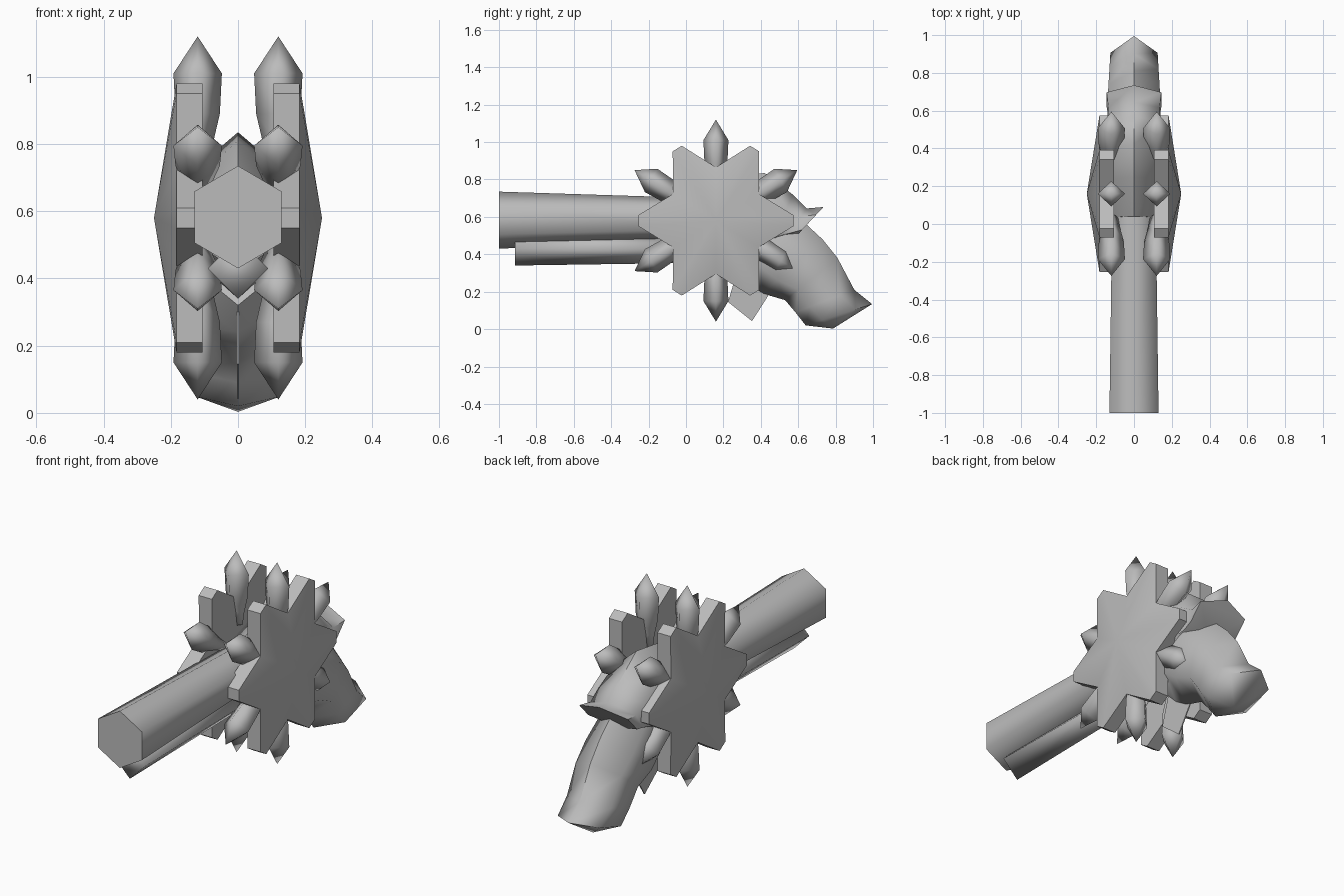
import bpy, bmesh
from math import radians, sin, cos, pi

cube = bpy.data.objects.get("Cube")
if cube:
    bpy.data.objects.remove(cube, do_unlink=True)

# One plain grey metal
metal = bpy.data.materials.new("grey metal")
metal.use_nodes = True
GREY = (0.5, 0.5, 0.5, 1)
metal.diffuse_color = GREY
metal.node_tree.nodes["Principled BSDF"].inputs["Base Color"].default_value = GREY


def finish(name, bm, angle):
    """Turn a bmesh into an object, smooth below the given angle."""
    bmesh.ops.recalc_face_normals(bm, faces=bm.faces)
    mesh = bpy.data.meshes.new(name)
    bm.to_mesh(mesh)
    bm.free()
    mesh.materials.append(metal)
    for p in mesh.polygons:
        p.use_smooth = True
    mesh.set_sharp_from_angle(angle=radians(angle))
    obj = bpy.data.objects.new(name, mesh)
    bpy.context.scene.collection.objects.link(obj)
    return obj


def loft(bm, rings, tip=None):
    """Skin a list of point rings; the far end is capped or drawn to a tip."""
    loops = [[bm.verts.new(p) for p in ring] for ring in rings]
    n = len(loops[0])
    for a, b in zip(loops, loops[1:]):
        for i in range(n):
            j = (i + 1) % n
            bm.faces.new((a[i], a[j], b[j], b[i]))
    bm.faces.new(loops[0])
    if tip:
        apex = bm.verts.new(tip)
        for i in range(n):
            bm.faces.new((loops[-1][i], loops[-1][(i + 1) % n], apex))
    else:
        bm.faces.new(loops[-1])


def hex_ring(top, bottom, w):
    """Hexagon with its top and bottom corners on the centre plane."""
    def at(t):
        return [a + (b - a) * t for a, b in zip(top, bottom)]
    return [(x, *at(t)) for x, t in
            ((0, 0), (w, .25), (w, .75), (0, 1), (-w, .75), (-w, .25))]


def hex_tube(name, sections, tip=None):
    bm = bmesh.new()
    loft(bm, [hex_ring(*s) for s in sections], tip)
    return finish(name, bm, 65)


# Barrel, frame and grip
hex_tube("barrel", [((-1, .735), (-1, .43), .13),
                    ((.1, .70), (.1, .48), .115)])
hex_tube("frame", [((.04, .72), (.03, .42), .11),
                   ((.25, .81), (.2, .34), .13),
                   ((.42, .835), (.36, .36), .14),
                   ((.57, .72), (.45, .42), .14),
                   ((.645, .645), (.53, .47), .135),
                   ((.735, .653), (.583, .49), .145)])
hex_tube("grip", [((.45, .68), (.25, .32), .11),
                  ((.60, .60), (.33, .24), .13),
                  ((.73, .48), (.41, .19), .14),
                  ((.81, .38), (.53, .155), .135),
                  ((.90, .21), (.585, .09), .13),
                  ((.995, .134), (.64, .02), .125)], tip=(0, .786, .003))

# Square rod under the barrel
bm = bmesh.new()
loft(bm, [[(0, y, .43 + r), (r, y, .43), (0, y, .43 - r), (-r, y, .43)]
          for y, r in ((-.915, .09), (.1, .075))])
finish("under_rod", bm, 95)

# Thin trigger plate
bm = bmesh.new()
loft(bm, [[(x, y, z) for y, z in
           ((.225, .145), (.353, .043), (.438, .176), (.42, .4), (.3, .4))]
          for x in (-.003, .003)])
finish("trigger", bm, 30)

# Twin wheels: six teeth, domed outside, with rounds seated in the notches
CY, CZ, SQUASH = .16, .58, .93


def polar(x, r, a, side=0):
    """Point at radius r and angle a about the wheel centre, shifted sideways."""
    return (x, CY + SQUASH * (r * cos(a) - side * sin(a)),
            CZ + r * sin(a) + side * cos(a))


for side, label in ((1, "left"), (-1, "right")):
    def outline(x):
        pts = []
        for k in range(6):
            a = k * pi / 3
            pts += [polar(x, .445, a, -.03), polar(x, .445, a, .03),
                    polar(x, .285, a + pi / 6)]
        return pts
    bm = bmesh.new()
    loft(bm, [outline(.105 * side), outline(.183 * side)],
         tip=(.25 * side, CY, CZ))
    finish(label + "_wheel", bm, 30)

    for k in range(6):
        a = (k + .5) * pi / 3
        x = .12 * side
        rings = [[polar(x + w, r, a), polar(x, r, a, w),
                  polar(x - w, r, a), polar(x, r, a, -w)]
                 for r, w in ((.15, .035), (.22, .045), (.31, .066), (.43, .072))]
        bm = bmesh.new()
        loft(bm, rings, tip=polar(x, .54, a))
        finish(f"{label}_round_{k + 1}", bm, 100)
